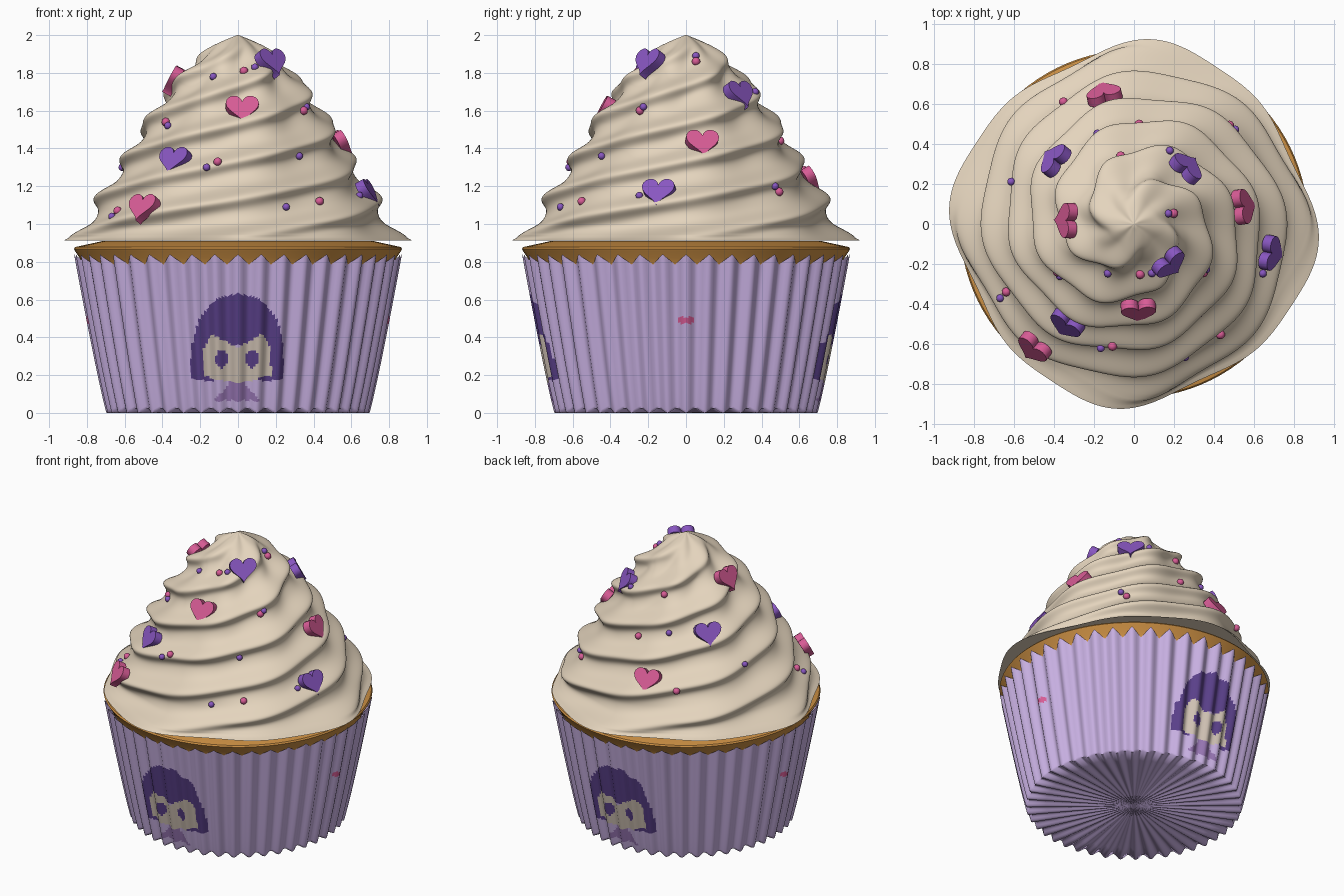
import bpy, bmesh, math
from mathutils import Vector, Matrix
from math import sin, cos, pi, radians, hypot

cube = bpy.data.objects.get("Cube")
if cube:
    bpy.data.objects.remove(cube, do_unlink=True)


def material(name, r, g, b):
    linear = [((c / 255 + 0.055) / 1.055) ** 2.4 for c in (r, g, b)] + [1]
    m = bpy.data.materials.new(name)
    m.use_nodes = True
    m.diffuse_color = linear
    bsdf = next(n for n in m.node_tree.nodes if n.type == 'BSDF_PRINCIPLED')
    bsdf.inputs["Base Color"].default_value = linear
    return m


cream = material("cream frosting", 228, 212, 189)
lavender = material("lavender paper", 200, 176, 226)
brown = material("golden cake", 206, 145, 68)
pink = material("pink sugar", 216, 92, 150)
purple = material("purple sugar", 136, 86, 192)
dark = material("dark violet print", 90, 64, 138)
skin = material("pale print", 208, 194, 180)
mauve = material("mauve print", 152, 118, 180)


def finish(name, bm, mats, angle=40):
    bmesh.ops.recalc_face_normals(bm, faces=bm.faces)
    mesh = bpy.data.meshes.new(name)
    bm.to_mesh(mesh)
    bm.free()
    for m in mats:
        mesh.materials.append(m)
    ob = bpy.data.objects.new(name, mesh)
    bpy.context.collection.objects.link(ob)
    bpy.ops.object.select_all(action='DESELECT')
    ob.select_set(True)
    bpy.context.view_layer.objects.active = ob
    bpy.ops.object.shade_smooth_by_angle(angle=radians(angle))
    return ob


def lathe(rows, columns, point, close_start=True, close_end=True):
    """Grid of rings; point(row, angle) gives each position."""
    bm = bmesh.new()
    rings = [[bm.verts.new(point(i, 2 * pi * j / columns)) for j in range(columns)]
             for i in range(rows)]
    for a, b in zip(rings, rings[1:]):
        for j in range(columns):
            k = (j + 1) % columns
            bm.faces.new((a[j], a[k], b[k], b[j]))
    if close_start:
        bm.faces.new(rings[0])
    if close_end:
        bm.faces.new(rings[-1])
    return bm


def polar(r, a, z):
    return Vector((r * cos(a), r * sin(a), z))


def interpolate(points, z):
    for (z0, r0), (z1, r1) in zip(points, points[1:]):
        if z <= z1:
            return r0 + (r1 - r0) * max(0, z - z0) / (z1 - z0)
    return points[-1][1]


# Pleated paper liner with a zigzag rim and folded base
PLEATS, BASE_ROWS, WALL_ROWS = 44, 6, 58


def liner_point(i, a):
    wave = cos(PLEATS * a)
    if i < BASE_ROWS:
        s = max(0.02, i / BASE_ROWS)
        return polar((0.682 + 0.014 * wave) * s, a, 0.012 * (1 - wave) * s)
    t = (i - BASE_ROWS) / WALL_ROWS
    tooth = abs(((PLEATS * a / pi) % 2) - 1)
    low = 0.012 * (1 - wave)
    z = low + t * (0.785 + 0.055 * tooth - low)
    radius = 0.682 + 0.168 * (z / 0.84) ** 0.9
    return polar(radius + (0.014 + 0.004 * t) * wave, a, z)


def oval(x, z, cx, cz, rx, rz):
    return ((x - cx) / rx) ** 2 + ((z - cz) / rz) ** 2 < 1


def print_index(c):
    """Printed portrait on front and back, small marks on the sides."""
    x, z = (c.x if c.y < 0 else -c.x), c.z
    if abs(c.x) > 0.6:
        return 4 if abs(c.y) < 0.04 and abs(z - 0.49) < 0.015 else 0
    ax = abs(x + 0.005)
    if oval(ax, z, 0.08, 0.285, 0.034, 0.047):
        return 1
    fringe = 0.345 + 0.55 * ax if ax < 0.13 else 0.42 - 1.6 * (ax - 0.13)
    chin = 0.165 + 0.25 * max(0, ax - 0.05)
    if ax < 0.18 and chin < z < fringe:
        return 2
    if z < 0.17 and z > 0.065 and ax < 0.085 + 0.04 * sin(z * 30):
        return 3
    dome = oval(x, z, 0, 0.36, 0.235, 0.27) and z > 0.36
    locks = ax < 0.245 and ax > 0.05 and 0.17 + 0.4 * max(0, ax - 0.2) < z <= 0.37
    return 1 if dome or locks else 0


bm = lathe(BASE_ROWS + WALL_ROWS + 1, PLEATS * 8, liner_point, close_end=False)
for f in bm.faces:
    c = f.calc_center_median()
    if c.z > 0.05:
        f.material_index = print_index(c)
finish("paper_liner", bm, [lavender, dark, skin, mauve, pink], 60)

# Cake filling the liner
cake = [(0.60, 0.04), (0.665, 0.1), (0.77, 0.6), (0.82, 0.78), (0.838, 0.82),
        (0.862, 0.855), (0.869, 0.868), (0.862, 0.878), (0.72, 0.909)]
finish("cake", lathe(len(cake), 96, lambda i, a: polar(cake[i][0], a, cake[i][1])), [brown])

# Swirled frosting
BOTTOM, TOP = 0.912, 2.0
profile = [(BOTTOM, 0.89), (0.93, 0.845), (0.98, 0.79), (1.1, 0.745), (1.3, 0.615),
           (1.5, 0.505), (1.65, 0.405), (1.8, 0.285), (1.9, 0.185), (1.96, 0.1), (TOP, 0.004)]


def frosting_radius(a, z):
    r = sum(interpolate(profile, z + d) for d in (-0.015, 0, 0.015)) / 3 if BOTTOM + 0.02 < z < 1.97 \
        else interpolate(profile, z)
    fade = min(1, r / 0.3)
    phase = 2 * pi * (z - 1.14) / 0.2 - 4 * a
    swirl = 0.034 * cos(phase + 0.4 * sin(phase))
    lobes = 0.014 * cos(8 * a - 4 * (z - BOTTOM))
    return r + fade * (swirl + lobes)


ROWS = 130


def frosting_point(i, a):
    z = BOTTOM + (TOP - BOTTOM) * i / (ROWS - 1)
    return polar(frosting_radius(a, z), a, z)


finish("frosting", lathe(ROWS, 240, frosting_point), [cream], 75)

# Heart decorations, each given by compass angle and height
def add_heart(name, degrees, z, mat):
    a = radians(degrees)
    bm = bmesh.new()
    scale = 0.088 / 16
    outline = []
    for k in range(32):
        t = 2 * pi * k / 32
        u = 16 * sin(t) ** 3
        v = 13 * cos(t) - 5 * cos(2 * t) - 2 * cos(3 * t) - cos(4 * t) + 2
        outline.append(bm.verts.new((u * scale, v * scale, -0.025)))
    face = bm.faces.new(outline)
    side = bmesh.ops.extrude_face_region(bm, geom=[face])
    moved = [g for g in side["geom"] if isinstance(g, bmesh.types.BMVert)]
    bmesh.ops.translate(bm, verts=moved, vec=(0, 0, 0.05))
    out = polar(1, a, 0.55).normalized()
    right = Vector((-sin(a), cos(a), 0))
    up = out.cross(right)
    ob = finish(name, bm, [mat], 35)
    turn = Matrix((right, up, out)).transposed().to_4x4()
    ob.matrix_world = Matrix.Translation(polar(frosting_radius(a, z) + 0.02, a, z)) @ turn


hearts = {pink: [(-87, 1.6), (-129, 1.08), (177, 1.76), (9, 1.42), (103, 1.23)],
          purple: [(-48, 1.85), (-124, 1.33), (-12, 1.16), (47, 1.68), (141, 1.5)]}
for mat, places in hearts.items():
    for n, (degrees, z) in enumerate(places):
        add_heart(f"{mat.name.split()[0]}_heart_{n + 1}", degrees, z, mat)

# Round sugar pearls
pearls = {pink: [(101, 1.7), (87, 1.44), (120, 1.19), (15, 1.86), (-83, 1.81), (-148, 1.54),
                 (-35, 1.6), (-52, 1.12), (-100, 1.33), (-152, 1.07), (46, 1.17)],
          purple: [(64, 1.7), (112, 1.5), (17, 1.89), (-70, 1.83), (-118, 1.78), (-145, 1.52),
                   (-32, 1.62), (-54, 1.36), (-21, 1.15), (-105, 1.3), (-151, 1.04),
                   (-69, 1.09), (43, 1.2), (161, 1.3)]}
for mat, places in pearls.items():
    bm = bmesh.new()
    for degrees, z in places:
        a = radians(degrees)
        spot = Matrix.Translation(polar(frosting_radius(a, z) + 0.006, a, z))
        size = 0.023 if mat == pink else 0.02
        bmesh.ops.create_icosphere(bm, subdivisions=2, radius=size, matrix=spot)
    finish(f"{mat.name.split()[0]}_pearls", bm, [mat], 60)
